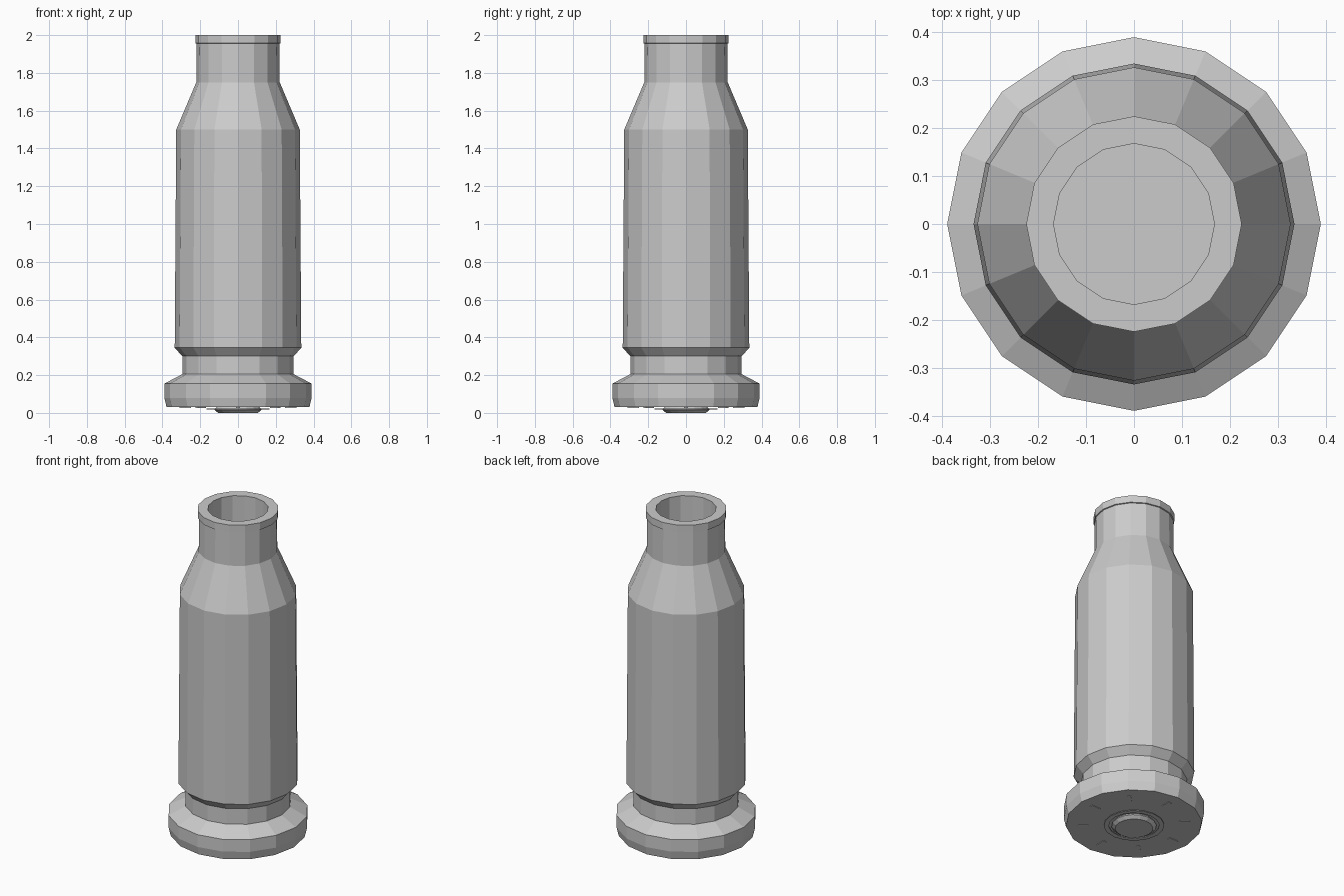
import bpy
import bmesh
from math import cos, sin, pi

cube = bpy.data.objects.get("Cube")
if cube:
    bpy.data.objects.remove(cube, do_unlink=True)

SIDES = 16

# One bare metal colour
metal = bpy.data.materials.new("grey metal")
metal.use_nodes = True
GREY = (0.6, 0.6, 0.6, 1)
metal.diffuse_color = GREY
metal.node_tree.nodes["Principled BSDF"].inputs["Base Color"].default_value = GREY


def finish(name, bm):
    bmesh.ops.recalc_face_normals(bm, faces=bm.faces)
    mesh = bpy.data.meshes.new(name)
    bm.to_mesh(mesh)
    bm.free()
    mesh.materials.append(metal)
    obj = bpy.data.objects.new(name, mesh)
    bpy.context.collection.objects.link(obj)
    return obj


def lathe(name, profile, closed=False):
    """Spin (radius, height) points round z; cap the ends or close the loop."""
    bm = bmesh.new()
    rings = [[bm.verts.new((r * cos(2 * pi * i / SIDES), r * sin(2 * pi * i / SIDES), z))
              for i in range(SIDES)] for r, z in profile]
    pairs = list(zip(rings, rings[1:]))
    if closed:
        pairs.append((rings[-1], rings[0]))
    else:
        bm.faces.new(rings[0])
        bm.faces.new(rings[-1])
    for a, b in pairs:
        for i in range(SIDES):
            j = (i + 1) % SIDES
            bm.faces.new((a[i], a[j], b[j], b[i]))
    return finish(name, bm)


# Hollow case: base, rim, groove, body, shoulder, neck, lip, bore
lathe("case", [
    (0.378, 0.03), (0.39, 0.08), (0.39, 0.155), (0.295, 0.205),
    (0.295, 0.30), (0.335, 0.345), (0.327, 1.50), (0.221, 1.75),
    (0.219, 1.955), (0.225, 1.957), (0.225, 2.0), (0.168, 2.0), (0.168, 0.35),
])

# Primer cup and the thin ring around it
lathe("primer", [(0.115, 0.03), (0.125, 0.016), (0.105, 0.0)])
lathe("primer_ring", [(0.14, 0.018), (0.168, 0.018), (0.168, 0.022), (0.14, 0.022)],
      closed=True)

# Radial marks stamped round the base
for k in range(8):
    bm = bmesh.new()
    bmesh.ops.create_cube(bm, size=1)
    bmesh.ops.scale(bm, vec=(0.06, 0.02, 0.006), verts=bm.verts)
    mark = finish("base_mark", bm)
    angle = k * pi / 4
    mark.location = (0.28 * cos(angle), 0.28 * sin(angle), 0.03)
    mark.rotation_euler.z = angle
